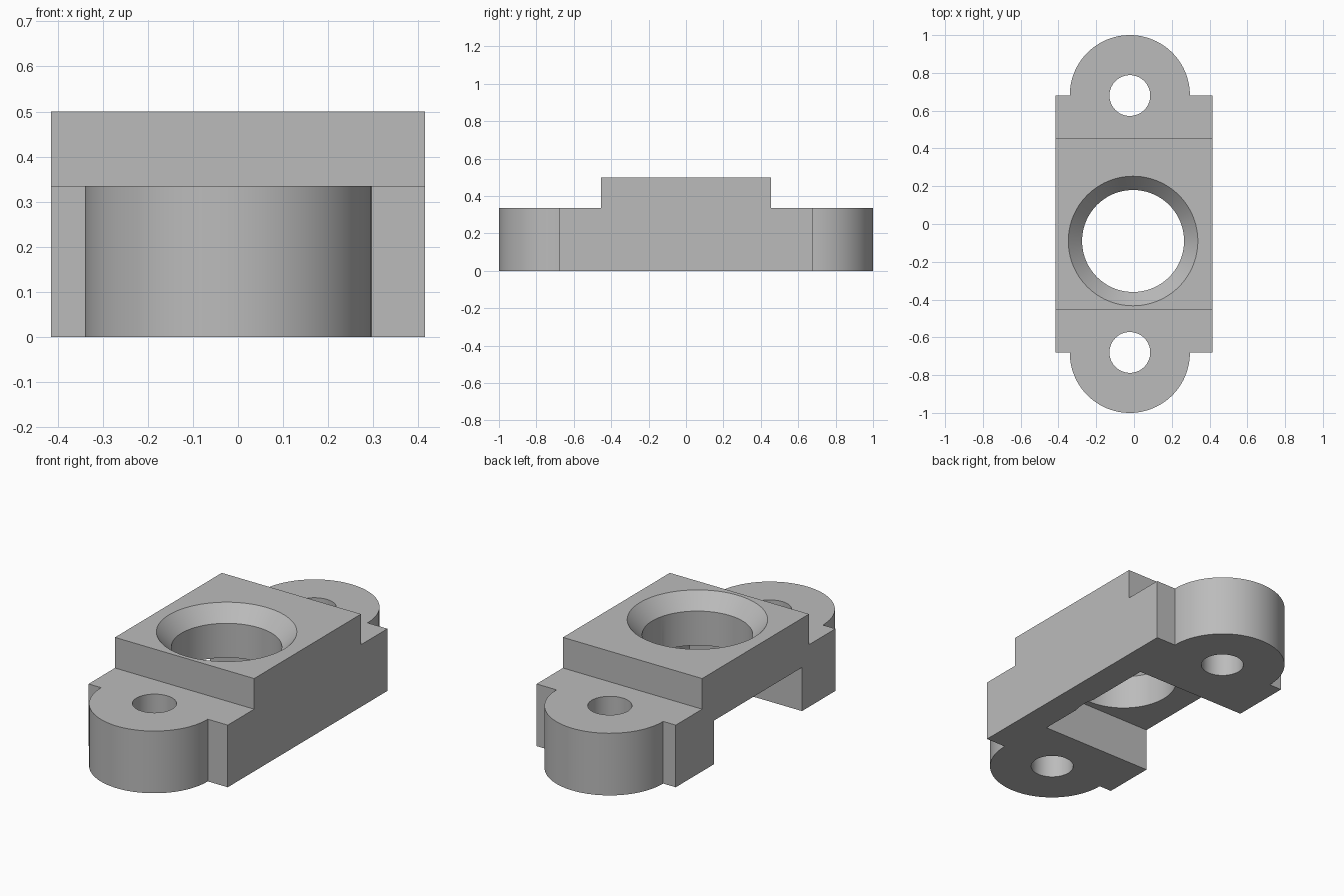
import bpy
import bmesh
import math

if "Cube" in bpy.data.objects:
    bpy.data.objects.remove(bpy.data.objects["Cube"], do_unlink=True)

HALF_W, BASE_Y, BASE_H, TOP_Y, TOP_H = 0.415, 0.68, 0.335, 0.455, 0.5
TAB_X, TAB_R, BOLT_R = -0.022, 0.318, 0.108
BORE_Y, BORE_R, RIM_R = -0.09, 0.27, 0.343
SINK = 0.08

grey = bpy.data.materials.new("plain_grey")
grey.use_nodes = True
colour = (0.5, 0.5, 0.5, 1)
grey.diffuse_color = colour
grey.node_tree.nodes["Principled BSDF"].inputs["Base Color"].default_value = colour


def extrude(name, outline, axis, start, end):
    """Solid made by sweeping a closed outline along the x or z axis."""
    bm = bmesh.new()
    place = (lambda a, b: (start, a, b)) if axis == "x" else (lambda a, b: (a, b, start))
    face = bm.faces.new([bm.verts.new(place(a, b)) for a, b in outline])
    swept = bmesh.ops.extrude_face_region(bm, geom=[face])
    step = end - start
    verts = [g for g in swept["geom"] if isinstance(g, bmesh.types.BMVert)]
    bmesh.ops.translate(bm, verts=verts, vec=(step, 0, 0) if axis == "x" else (0, 0, step))
    return finish(name, bm)


def lathe(name, profile, x, y, sides=96):
    """Solid of stacked rings, each given as (radius, height)."""
    bm = bmesh.new()
    angles = [2 * math.pi * i / sides for i in range(sides)]
    rings = [[bm.verts.new((x + r * math.cos(a), y + r * math.sin(a), z)) for a in angles]
             for r, z in profile]
    for low, high in zip(rings, rings[1:]):
        for i in range(sides):
            j = (i + 1) % sides
            bm.faces.new((low[i], low[j], high[j], high[i]))
    bm.faces.new(rings[0])
    bm.faces.new(rings[-1])
    return finish(name, bm)


def finish(name, bm):
    bmesh.ops.recalc_face_normals(bm, faces=bm.faces[:])
    mesh = bpy.data.meshes.new(name)
    bm.to_mesh(mesh)
    bm.free()
    mesh.materials.append(grey)
    ob = bpy.data.objects.new(name, mesh)
    bpy.context.collection.objects.link(ob)
    return ob


def combine(target, tool, operation):
    """Apply a boolean to the target and discard the tool."""
    mod = target.modifiers.new(tool.name, "BOOLEAN")
    mod.operation, mod.solver, mod.object = operation, "EXACT", tool
    bpy.context.view_layer.objects.active = target
    bpy.ops.object.modifier_apply(modifier=mod.name)
    bpy.data.objects.remove(tool, do_unlink=True)


# Stepped block
half = [(BASE_Y, 0), (BASE_Y, BASE_H), (TOP_Y, BASE_H), (TOP_Y, TOP_H)]
profile = half + [(-y, z) for y, z in reversed(half)]
block = extrude("mounting_block", profile, "x", -HALF_W, HALF_W)

# Rounded end tabs
for side in (1, -1):
    arc = [(TAB_X + TAB_R * math.cos(math.pi * i / 48),
            side * (BASE_Y + 0.002 + TAB_R * math.sin(math.pi * i / 48))) for i in range(49)]
    root = [(TAB_X - TAB_R, side * 0.55), (TAB_X + TAB_R, side * 0.55)]
    combine(block, extrude("end_tab", arc + root, "z", 0, BASE_H), "UNION")

# Underside slot, open on the right
slot = [(-0.395, -0.1), (0.355, -0.1), (0.355, 0.235), (-0.395, 0.235)]
combine(block, extrude("slot_cutter", slot, "x", -0.6, 0.255), "DIFFERENCE")

# Countersunk bore and bolt holes
bore = [(BORE_R, -0.1), (BORE_R, TOP_H - SINK), (RIM_R, TOP_H), (RIM_R, TOP_H + 0.1)]
combine(block, lathe("bore_cutter", bore, -0.005, BORE_Y), "DIFFERENCE")
for side in (1, -1):
    hole = [(BOLT_R, -0.1), (BOLT_R, TOP_H)]
    combine(block, lathe("bolt_cutter", hole, TAB_X, side * BASE_Y, 64), "DIFFERENCE")

# Smooth curves with crisp edges
bpy.ops.object.select_all(action="DESELECT")
block.select_set(True)
bpy.context.view_layer.objects.active = block
bpy.ops.object.shade_smooth_by_angle(angle=math.radians(30))
